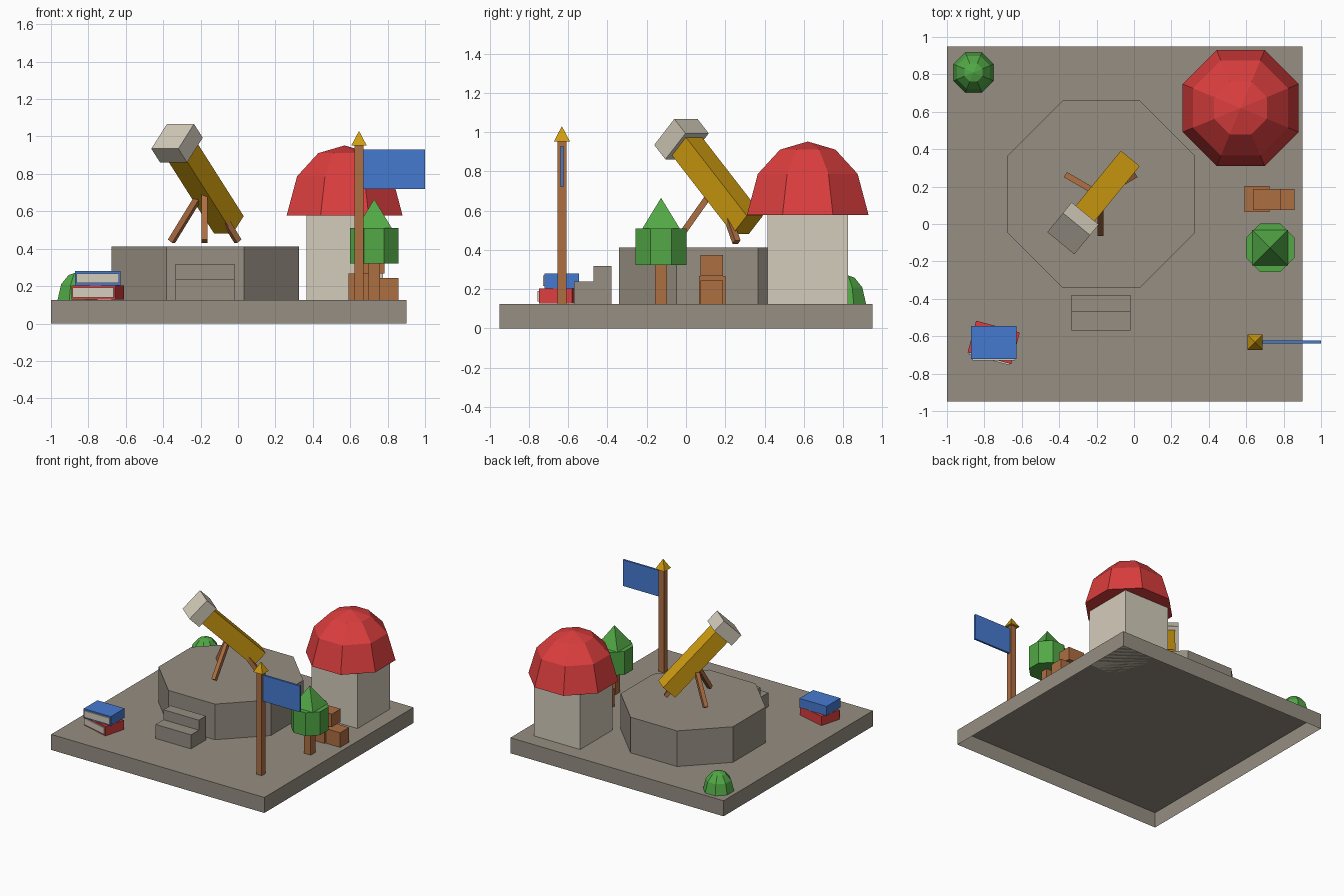
import bpy
import bmesh
from math import pi, cos, sin, radians
from mathutils import Matrix, Vector

old = bpy.data.objects.get("Cube")
if old:
    bpy.data.objects.remove(old, do_unlink=True)


def srgb(c):
    c /= 255
    return c / 12.92 if c <= 0.04045 else ((c + 0.055) / 1.055) ** 2.4


def material(name, *rgb):
    color = [srgb(c) for c in rgb] + [1]
    mat = bpy.data.materials.new(name)
    mat.use_nodes = True
    mat.diffuse_color = color
    mat.node_tree.nodes["Principled BSDF"].inputs["Base Color"].default_value = color
    return mat


stone = material("stone grey", 150, 142, 130)
cream = material("pale plaster", 212, 204, 187)
red = material("red", 220, 62, 62)
blue = material("blue", 70, 122, 208)
gold = material("gold", 208, 156, 16)
green = material("leaf green", 82, 168, 70)
wood = material("brown wood", 173, 110, 66)

GROUND = 0.125


def add(name, bm, mat, matrix=Matrix()):
    bmesh.ops.recalc_face_normals(bm, faces=bm.faces)
    mesh = bpy.data.meshes.new(name)
    bm.to_mesh(mesh)
    bm.free()
    mesh.materials.append(mat)
    obj = bpy.data.objects.new(name, mesh)
    obj.matrix_world = matrix
    bpy.context.collection.objects.link(obj)
    return obj


def box(name, center, size, mat, rot=Matrix(), open_bottom=False):
    bm = bmesh.new()
    bmesh.ops.create_cube(bm, size=1)
    bmesh.ops.scale(bm, vec=size, verts=bm.verts)
    if open_bottom:
        down = [f for f in bm.faces if f.normal.z < -0.9]
        bmesh.ops.delete(bm, geom=down, context='FACES_ONLY')
    return add(name, bm, mat, Matrix.Translation(center) @ rot.to_4x4())


def span(name, x, y, z, mat, **kw):
    """Box given by its extents on each axis."""
    lo, hi = Vector((x[0], y[0], z[0])), Vector((x[1], y[1], z[1]))
    return box(name, (lo + hi) / 2, hi - lo, mat, **kw)


def tower(name, xy, sides, rings, mat):
    """Stack of flat-sided rings (distance to side, height); 0 is a point."""
    bm = bmesh.new()
    prev = None
    for apothem, z in rings:
        r = apothem / cos(pi / sides)
        n = sides if apothem > 0 else 1
        ring = [bm.verts.new((r * cos(2 * pi * (i + 0.5) / sides),
                              r * sin(2 * pi * (i + 0.5) / sides), z)) for i in range(n)]
        if prev is None:
            bm.faces.new(ring)
        else:
            for i in range(sides):
                j = (i + 1) % sides
                if n == 1:
                    bm.faces.new((prev[i], prev[j], ring[0]))
                else:
                    bm.faces.new((prev[i], prev[j], ring[j], ring[i]))
        prev = ring
    if len(prev) > 1:
        bm.faces.new(prev)
    return add(name, bm, mat, Matrix.Translation((*xy, 0)))


def dome(name, xy, radius, z, height, mat):
    steps = [(1, 0), (0.82, 0.56), (0.455, 0.89), (0, 1)]
    return tower(name, xy, 8, [(radius * r, z + height * h) for r, h in steps], mat)


def beam(name, start, end, width, mat):
    """Square bar between two points with one pair of sides kept level."""
    start, end = Vector(start), Vector(end)
    axis = (end - start).normalized()
    side = axis.cross(Vector((0, 0, 1))).normalized()
    rot = Matrix((side, axis.cross(side), axis)).transposed()
    return box(name, (start + end) / 2, (width, width, (end - start).length), mat, rot=rot)


# Ground slab, raised platform and steps
span("ground_slab", (-1, 0.9), (-0.95, 0.95), (0, GROUND), stone, open_bottom=True)
tower("platform", (-0.175, 0.16), 8, [(0.5, GROUND), (0.5, 0.412)], stone)
span("lower_step", (-0.335, -0.02), (-0.57, -0.47), (GROUND, 0.238), stone)
span("upper_step", (-0.335, -0.02), (-0.47, -0.38), (GROUND, 0.318), stone)

# Telescope on a tripod
tail = Vector((-0.049, 0.315, 0.528))
head = Vector((-0.326, -0.023, 0.964))
aim = (head - tail).normalized()
beam("telescope_tube", tail, head, 0.13, gold)
beam("telescope_head", head - aim * 0.052, head + aim * 0.052, 0.187, cream)
hub = Vector((-0.178, 0.155, 0.73))
for k in range(3):
    a = radians(-90 + 120 * k)
    foot = Vector((hub.x + 0.205 * cos(a), hub.y + 0.205 * sin(a), 0.44))
    beam(f"tripod_leg_{k + 1}", foot, hub, 0.032, wood)

# Domed house
span("house_walls", (0.365, 0.775), (0.415, 0.825), (GROUND, 0.58), cream)
dome("house_dome", (0.57, 0.62), 0.31, 0.577, 0.375, red)

# Bush and tree
dome("bush", (-0.858, 0.81), 0.107, GROUND, 0.15, green)
tree = (0.728, -0.127)
tower("tree_trunk", tree, 4, [(0.031, GROUND), (0.031, 0.34)], wood)
tower("tree_crown", tree, 8, [(0.13, 0.322), (0.13, 0.51)], green)
tower("tree_top", tree, 4, [(0.096, 0.508), (0, 0.665)], green)

# Crates
span("large_crate", (0.59, 0.725), (0.065, 0.202), (GROUND, 0.268), wood)
span("small_crate", (0.73, 0.858), (0.075, 0.188), (GROUND, 0.243), wood)
span("top_crate", (0.637, 0.783), (0.075, 0.188), (0.268, 0.373), wood)

# Flag
pole = (0.647, -0.632)
tower("flag_pole", pole, 4, [(0.023, GROUND), (0.023, 0.955)], wood)
tower("pole_tip", pole, 4, [(0.041, 0.952), (0, 1.03)], gold)
span("flag", (0.665, 1.0), (-0.64, -0.624), (0.72, 0.93), blue)

# Stacked books with page plates on the front edge
for name, z, turn, mat in (("lower_book", 0.165, -15, red), ("upper_book", 0.242, 0, blue)):
    rot = Matrix.Rotation(radians(turn), 3, 'Z')
    center = Vector((-0.75, -0.633, z))
    box(name, center, (0.242, 0.175, 0.075), mat, rot=rot)
    box(name + "_pages", center + rot @ Vector((0, -0.0915, 0)),
        (0.226, 0.009, 0.053), cream, rot=rot)
